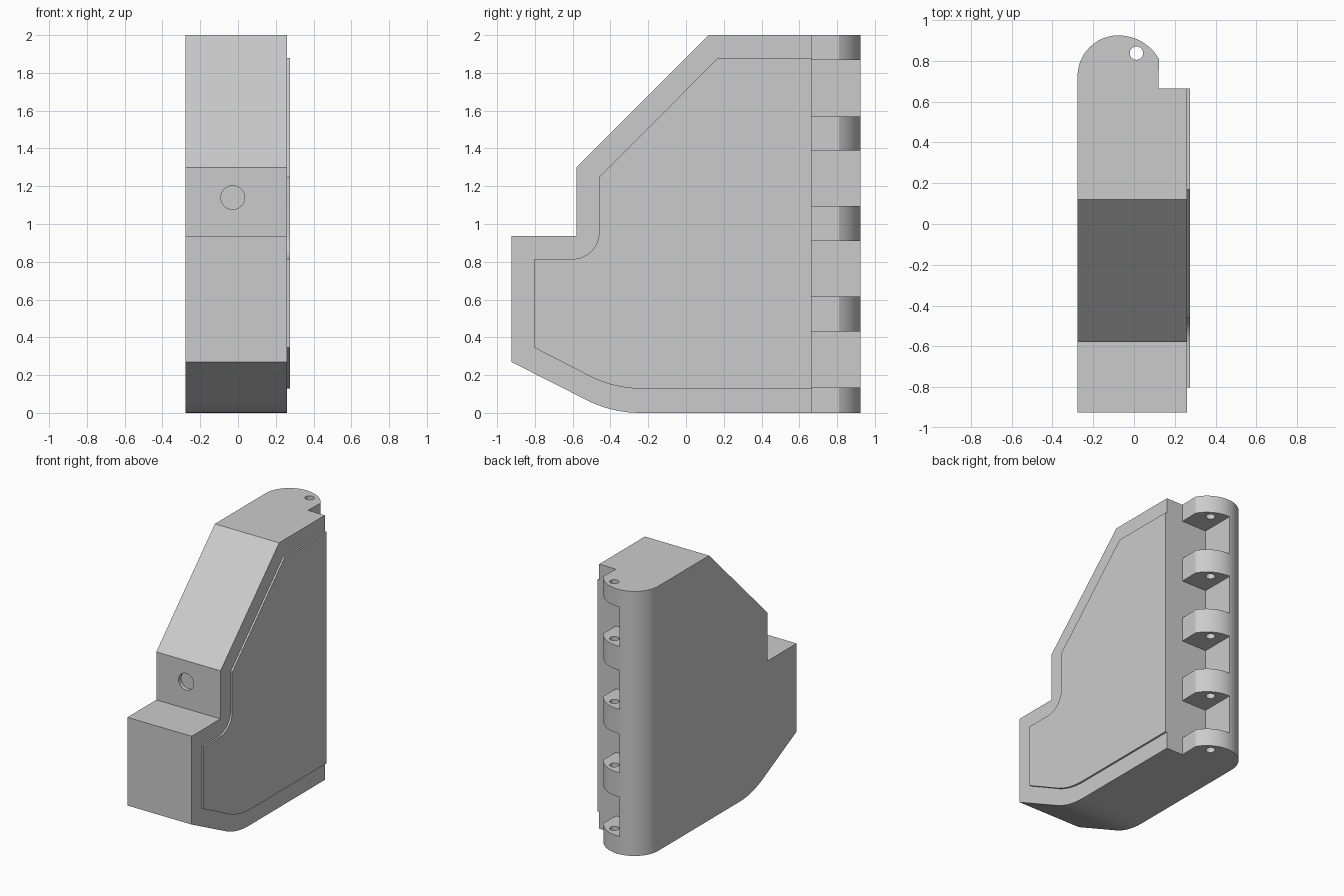
import bpy, bmesh, math
from mathutils import Vector, Matrix

cube = bpy.data.objects.get("Cube")
if cube:
    bpy.data.objects.remove(cube, do_unlink=True)

grey = bpy.data.materials.new("plain grey")
grey.use_nodes = True
grey.diffuse_color = (0.6, 0.6, 0.6, 1)
grey.node_tree.nodes["Principled BSDF"].inputs["Base Color"].default_value = (0.6, 0.6, 0.6, 1)


def curve(a, corner, b, steps=10):
    """Rounded corner from a to b, pulled towards corner."""
    a, corner, b = Vector(a), Vector(corner), Vector(b)
    return [tuple(a * (1 - t) ** 2 + corner * 2 * t * (1 - t) + b * t * t)
            for t in (i / steps for i in range(steps + 1))]


def arc(centre, radius, start, end, steps=12):
    angles = [math.radians(start + (end - start) * i / steps) for i in range(steps + 1)]
    return [(centre[0] + radius * math.cos(a), centre[1] + radius * math.sin(a)) for a in angles]


def prism(name, points, low, high, axis):
    """Extrude a profile: (y, z) along x, (x, y) along z, or (x, z) along y."""
    place = {"x": lambda p: (low, p[0], p[1]),
             "y": lambda p: (p[0], low, p[1]),
             "z": lambda p: (p[0], p[1], low)}[axis]
    bm = bmesh.new()
    face = bm.faces.new([bm.verts.new(place(p)) for p in points])
    out = bmesh.ops.extrude_face_region(bm, geom=[face])
    move = Vector([high - low if a == axis else 0 for a in "xyz"])
    bmesh.ops.translate(bm, vec=move,
                        verts=[v for v in out["geom"] if isinstance(v, bmesh.types.BMVert)])
    bmesh.ops.recalc_face_normals(bm, faces=bm.faces)
    mesh = bpy.data.meshes.new(name)
    bm.to_mesh(mesh)
    bm.free()
    obj = bpy.data.objects.new(name, mesh)
    bpy.context.collection.objects.link(obj)
    mesh.materials.append(grey)
    return obj


def activate(obj):
    bpy.ops.object.select_all(action="DESELECT")
    obj.select_set(True)
    bpy.context.view_layer.objects.active = obj


def combine(obj, cutter, operation):
    """Apply a boolean and discard the cutter."""
    cutter.hide_render = True
    mod = obj.modifiers.new("shape", "BOOLEAN")
    mod.operation, mod.solver, mod.object = operation, "EXACT", cutter
    activate(obj)
    bpy.ops.object.modifier_apply(modifier=mod.name)
    bpy.data.objects.remove(cutter, do_unlink=True)


LEFT, RIGHT, STEP, BACK = 0.26, -0.277, 0.665, 0.925

# Body: side silhouette
side = [(-0.925, 0.27), (-0.925, 0.937), (-0.58, 0.937), (-0.58, 1.3), (0.12, 2), (BACK, 2),
        (BACK, 0)] + curve((-0.24, 0), (-0.395, 0), (-0.53, 0.07))
body = prism("body", side, RIGHT, LEFT, "x")

# Rounded hinge back, seen from above
rounded = arc((-0.077, 0.725), 0.2, 180, 90)
knuckle = arc((-0.077, 0.695), 0.23, 90, 30)[1:]
plan = [(RIGHT, -1)] + rounded + knuckle + [(0.12, STEP), (LEFT + 0.1, STEP), (LEFT + 0.1, -1)]
plan[1] = (RIGHT, 0.725)
combine(body, prism("plan_cutter", plan, -0.1, 2.1, "z"), "INTERSECT")

# Gaps between the hinge knuckles
for low, high in [(0.135, 0.432), (0.615, 0.91), (1.095, 1.39), (1.57, 1.868)]:
    gap = [(-0.09, STEP), (0.2, STEP), (0.2, 1), (-0.09, 1)]
    combine(body, prism("gap_cutter", gap, low, high, "z"), "DIFFERENCE")

# Hinge pin hole and shallow round socket on the front
combine(body, prism("pin_cutter", arc((0.012, 0.838), 0.033, 0, 345, 23), -0.1, 2.1, "z"), "DIFFERENCE")
combine(body, prism("socket_cutter", arc((-0.028, 1.14), 0.063, 0, 348.75, 31), -0.7, -0.55, "y"),
        "DIFFERENCE")

# Raised panel on the left side
panel_outline = ([(STEP, 0.128), (STEP, 1.88), (0.17, 1.88), (-0.46, 1.248)]
                 + arc((-0.6, 0.955), 0.14, 0, -90)
                 + [(-0.803, 0.815), (-0.803, 0.345)]
                 + curve((-0.5, 0.19), (-0.375, 0.128), (-0.23, 0.128)))
panel = prism("side_panel", panel_outline, LEFT - 0.005, 0.274, "x")

for obj in (body, panel):
    activate(obj)
    bpy.ops.object.shade_smooth_by_angle(angle=math.radians(25))
